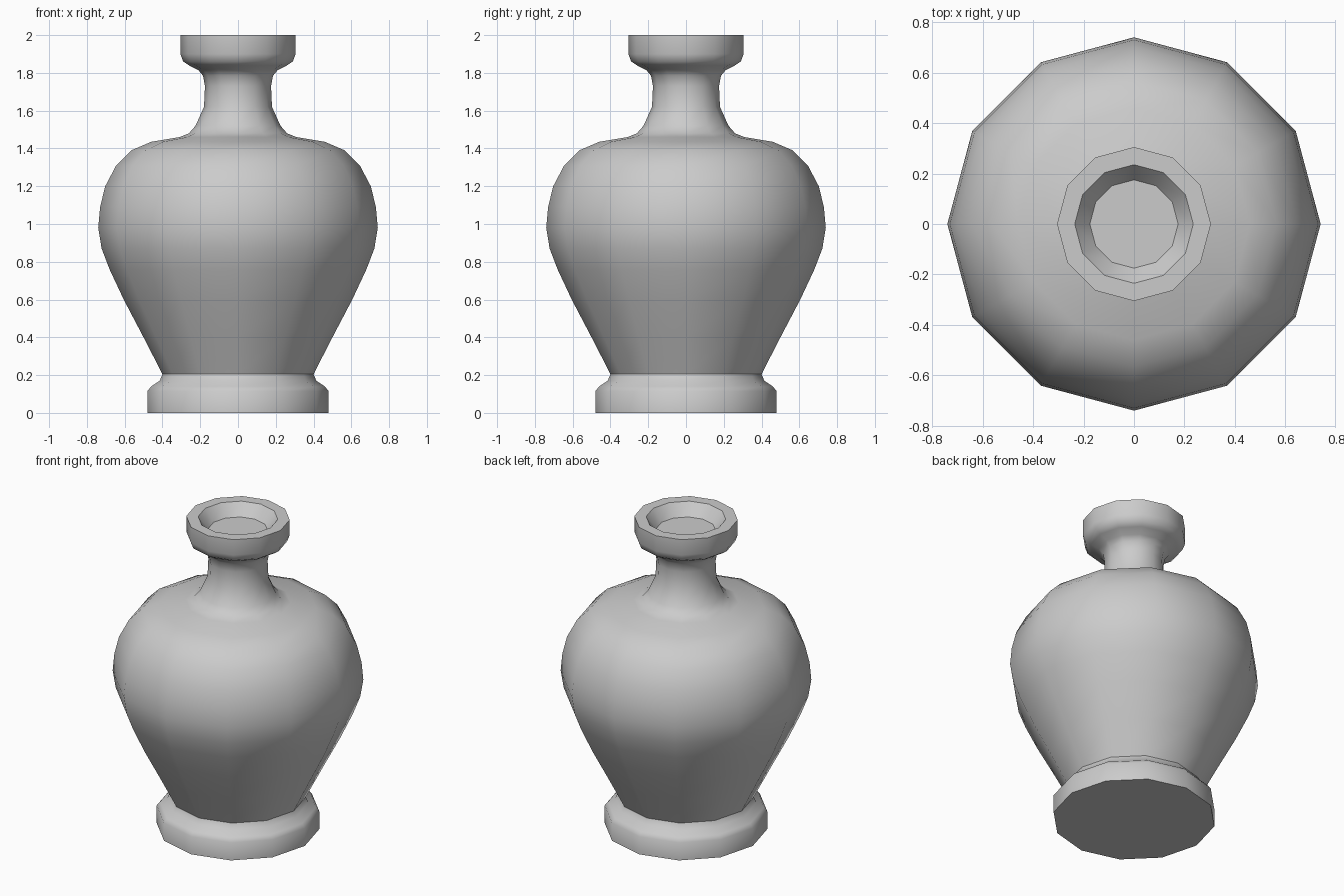
import bpy, bmesh, math

if "Cube" in bpy.data.objects:
    bpy.data.objects.remove(bpy.data.objects["Cube"])

SIDES = 12

# Lathe profile (radius, height): foot, body, neck, lip, recessed mouth
PROFILE = [
    (0.48, 0.0), (0.48, 0.115), (0.46, 0.14), (0.415, 0.17), (0.40, 0.205),
    (0.50, 0.40), (0.605, 0.60), (0.68, 0.76), (0.722, 0.87), (0.74, 0.98),
    (0.73, 1.09), (0.703, 1.20), (0.645, 1.31), (0.565, 1.39), (0.46, 1.435),
    (0.31, 1.46), (0.26, 1.48), (0.225, 1.52), (0.18, 1.62), (0.175, 1.73),
    (0.185, 1.785), (0.21, 1.815), (0.26, 1.84), (0.29, 1.86), (0.305, 1.90),
    (0.305, 2.0), (0.235, 2.0), (0.175, 1.925),
]


def lathe(name, profile, sides):
    bm = bmesh.new()
    rings = []
    for r, z in profile:
        rings.append([bm.verts.new((r * math.cos(2 * math.pi * i / sides),
                                    r * math.sin(2 * math.pi * i / sides), z))
                      for i in range(sides)])
    for a, b in zip(rings, rings[1:]):
        for i in range(sides):
            j = (i + 1) % sides
            bm.faces.new((a[i], a[j], b[j], b[i]))
    bm.faces.new(rings[0][::-1])
    bm.faces.new(rings[-1])
    mesh = bpy.data.meshes.new(name)
    bm.to_mesh(mesh)
    bm.free()
    obj = bpy.data.objects.new(name, mesh)
    bpy.context.collection.objects.link(obj)
    return obj


vase = lathe("vase", PROFILE, SIDES)
bpy.context.view_layer.objects.active = vase
vase.select_set(True)
bpy.ops.object.shade_smooth_by_angle(angle=math.radians(48))
